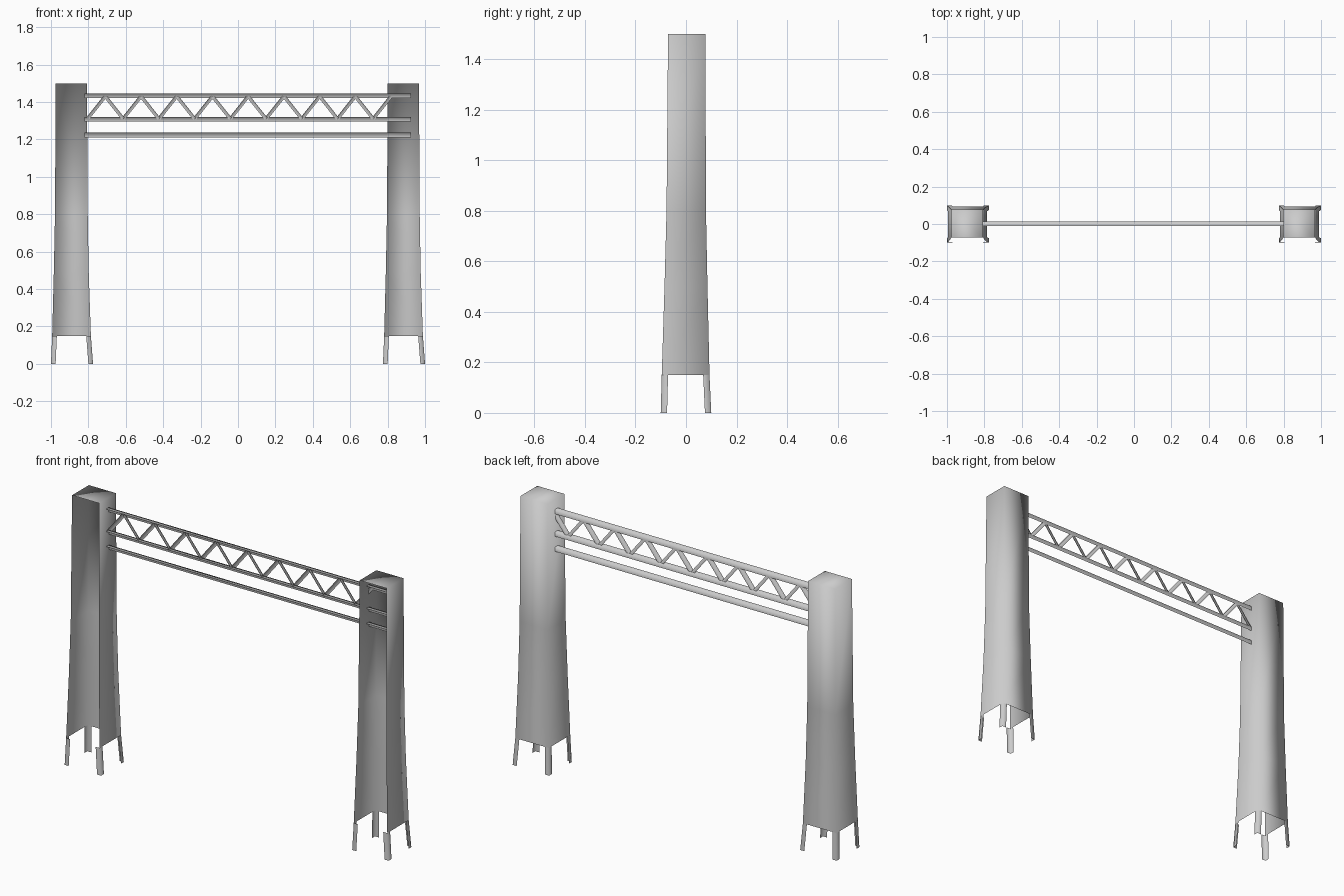
import bpy
import bmesh
from mathutils import Vector

cube = bpy.data.objects.get("Cube")
if cube:
    bpy.data.objects.remove(cube)

steel = bpy.data.materials.new("light_grey_steel")
steel.use_nodes = True
GREY = (0.6, 0.6, 0.6, 1)
steel.diffuse_color = GREY
steel.node_tree.nodes["Principled BSDF"].inputs["Base Color"].default_value = GREY


def finish(bm, name):
    mesh = bpy.data.meshes.new(name)
    for face in bm.faces:
        face.smooth = True
    bm.to_mesh(mesh)
    bm.free()
    mesh.materials.append(steel)
    obj = bpy.data.objects.new(name, mesh)
    bpy.context.collection.objects.link(obj)
    return obj


def add_iron(bm, start, end, u, v, width):
    """Thin L-shaped bar: corner line from start to end, flanges along u and v."""
    start, end, u, v = map(Vector, (start, end, u, v))
    corner = [bm.verts.new(start), bm.verts.new(end)]
    for flange, other in ((u, v), (v, u)):
        edge = [bm.verts.new(p + flange * width) for p in (end, start)]
        face = bm.faces.new(corner + edge)
        face.normal_update()
        if face.normal.dot(other) > 0:
            face.normal_flip()


# Tower outline by height: z, x min, x max, y min, y max
ROWS = [
    (0.15, -0.106, 0.101, -0.096, 0.093),
    (0.50, -0.097, 0.089, -0.085, 0.085),
    (0.80, -0.091, 0.084, -0.077, 0.079),
    (1.50, -0.087, 0.080, -0.071, 0.077),
]
FOOT = (0.0, -0.1125, 0.1125, -0.10, 0.10)


def ring(row):
    z, x0, x1, y0, y1 = row
    return [Vector(p) for p in ((x0, y0, z), (x0, y1, z), (x1, y1, z), (x1, y0, z))]


for side, cx in (("right", -0.8875), ("left", 0.8875)):
    # Three-walled cladding, open at the front and the bottom, with a cap
    bm = bmesh.new()
    rings = [[bm.verts.new(p) for p in ring(row)] for row in ROWS]
    for low, high in zip(rings, rings[1:]):
        for i in range(3):
            bm.faces.new((low[i + 1], low[i], high[i], high[i + 1]))
    bm.faces.new(reversed(rings[-1]))
    finish(bm, side + "_tower_shell").location.x = cx

    # Splayed angle-iron legs
    bm = bmesh.new()
    for foot, top in zip(ring(FOOT), ring(ROWS[0])):
        u = (-1 if foot.x > 0 else 1, 0, 0)
        v = (0, -1 if foot.y > 0 else 1, 0)
        add_iron(bm, foot, top, u, v, 0.025)
    finish(bm, side + "_tower_legs").location.x = cx

# Horizontal chords
BACK = 0.013
for name, z in (("top_chord", 1.445), ("middle_chord", 1.32), ("lower_rail", 1.236)):
    bm = bmesh.new()
    add_iron(bm, (-0.82, BACK, z), (0.925, BACK, z), (0, -1, 0), (0, 0, -1), 0.025)
    finish(bm, name)

# Zigzag bracing between the top and middle chords
bm = bmesh.new()
nodes = [Vector((-0.805 + 0.0955 * i, BACK - 0.003, 1.43 if i % 2 else 1.31)) for i in range(18)]
for a, b in zip(nodes, nodes[1:]):
    d = (b - a).normalized()
    down = Vector((d.z, 0, -d.x))
    if down.z > 0:
        down.negate()
    shift = down * -0.009
    add_iron(bm, a + shift, b + shift, (0, -1, 0), down, 0.018)
finish(bm, "truss_bracing")
